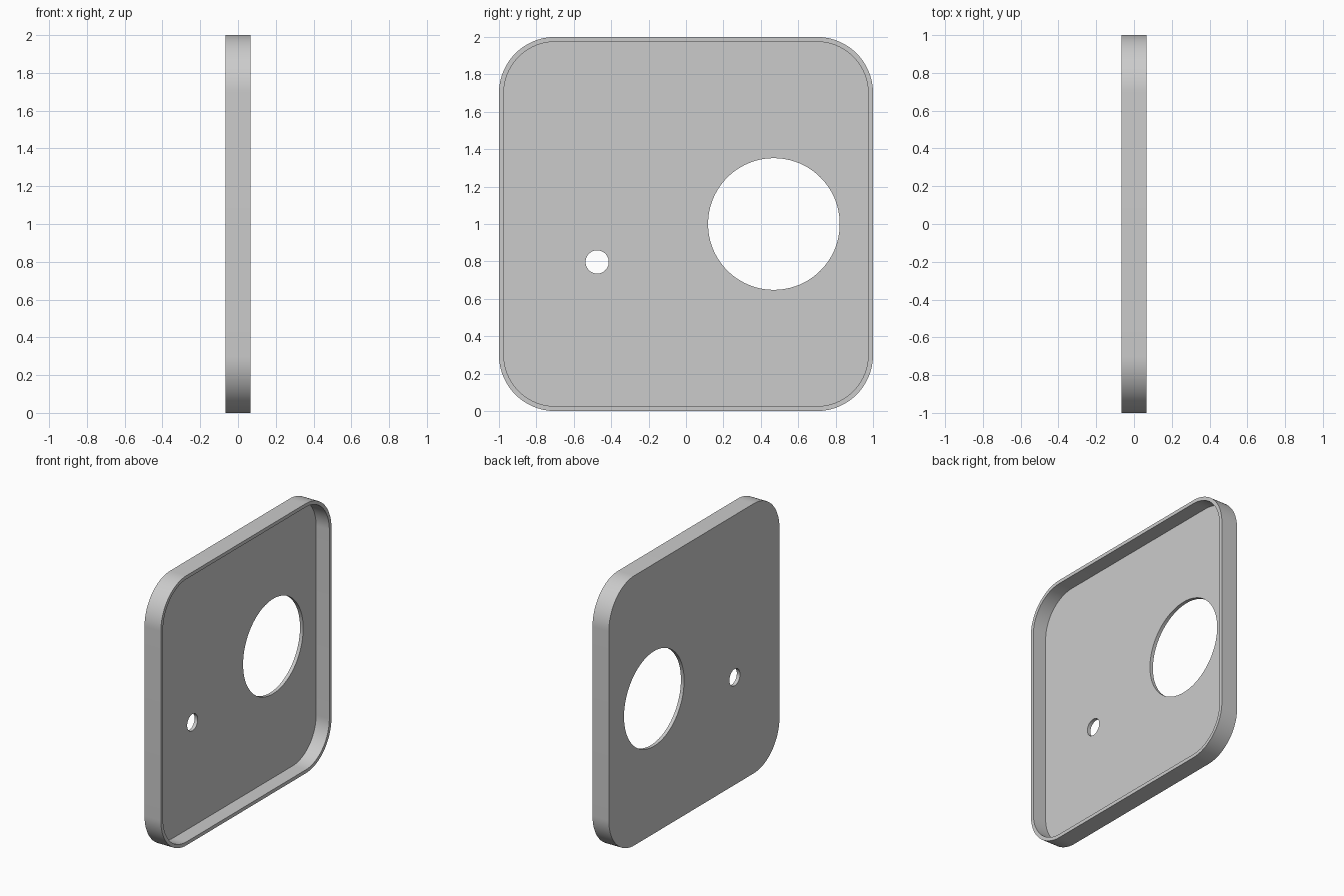
import bpy
import bmesh
from math import cos, sin, pi, radians

cube = bpy.data.objects.get("Cube")
if cube:
    bpy.data.objects.remove(cube, do_unlink=True)

HALF_DEPTH = 0.067
WALL = 0.026
RADIUS = 0.3

grey = bpy.data.materials.new("light_grey")
grey.use_nodes = True
grey.diffuse_color = (0.6, 0.6, 0.6, 1)
grey.node_tree.nodes["Principled BSDF"].inputs["Base Color"].default_value = (0.6, 0.6, 0.6, 1)


def rounded_square(half, radius, steps=24):
    """Outline in the YZ plane, counter-clockwise seen from +x."""
    points = []
    for corner, (sy, sz) in enumerate([(1, 1), (-1, 1), (-1, -1), (1, -1)]):
        for i in range(steps + 1):
            a = (corner + i / steps) * pi / 2
            points.append((sy * (half - radius) + radius * cos(a),
                           1 + sz * (half - radius) + radius * sin(a)))
    return points


def circle(y, z, radius, steps):
    return [(y + radius * cos(2 * pi * i / steps), z + radius * sin(2 * pi * i / steps))
            for i in range(steps)]


def prism(name, outline, x0, x1):
    """Solid made by pushing a YZ outline from x0 to x1."""
    bm = bmesh.new()
    base = bm.faces.new([bm.verts.new((x0, y, z)) for y, z in outline])
    moved = bmesh.ops.extrude_face_region(bm, geom=[base])["geom"]
    bmesh.ops.translate(bm, vec=(x1 - x0, 0, 0),
                        verts=[v for v in moved if isinstance(v, bmesh.types.BMVert)])
    bmesh.ops.recalc_face_normals(bm, faces=bm.faces)
    mesh = bpy.data.meshes.new(name)
    bm.to_mesh(mesh)
    bm.free()
    mesh.materials.append(grey)
    obj = bpy.data.objects.new(name, mesh)
    bpy.context.collection.objects.link(obj)
    return obj


# Shallow tray standing on edge, open towards +x
tray = prism("cover_plate", rounded_square(1, RADIUS), -HALF_DEPTH, HALF_DEPTH)

# Recess and the two through holes
cutters = [
    prism("recess_cutter", rounded_square(1 - WALL, RADIUS - WALL), -HALF_DEPTH + WALL, 0.2),
    prism("large_hole_cutter", circle(0.47, 1.0, 0.352, 96), -0.2, 0.3),
    prism("small_hole_cutter", circle(-0.475, 0.797, 0.062, 48), -0.2, 0.3),
]

bpy.ops.object.select_all(action='DESELECT')
tray.select_set(True)
bpy.context.view_layer.objects.active = tray
for cutter in cutters:
    cutter.hide_render = True
    cut = tray.modifiers.new(cutter.name, 'BOOLEAN')
    cut.operation = 'DIFFERENCE'
    cut.solver = 'EXACT'
    cut.object = cutter
    bpy.ops.object.modifier_apply(modifier=cut.name)
    bpy.data.objects.remove(cutter, do_unlink=True)

# Smooth round walls, crisp edges
bpy.ops.object.shade_smooth_by_angle(angle=radians(30))
